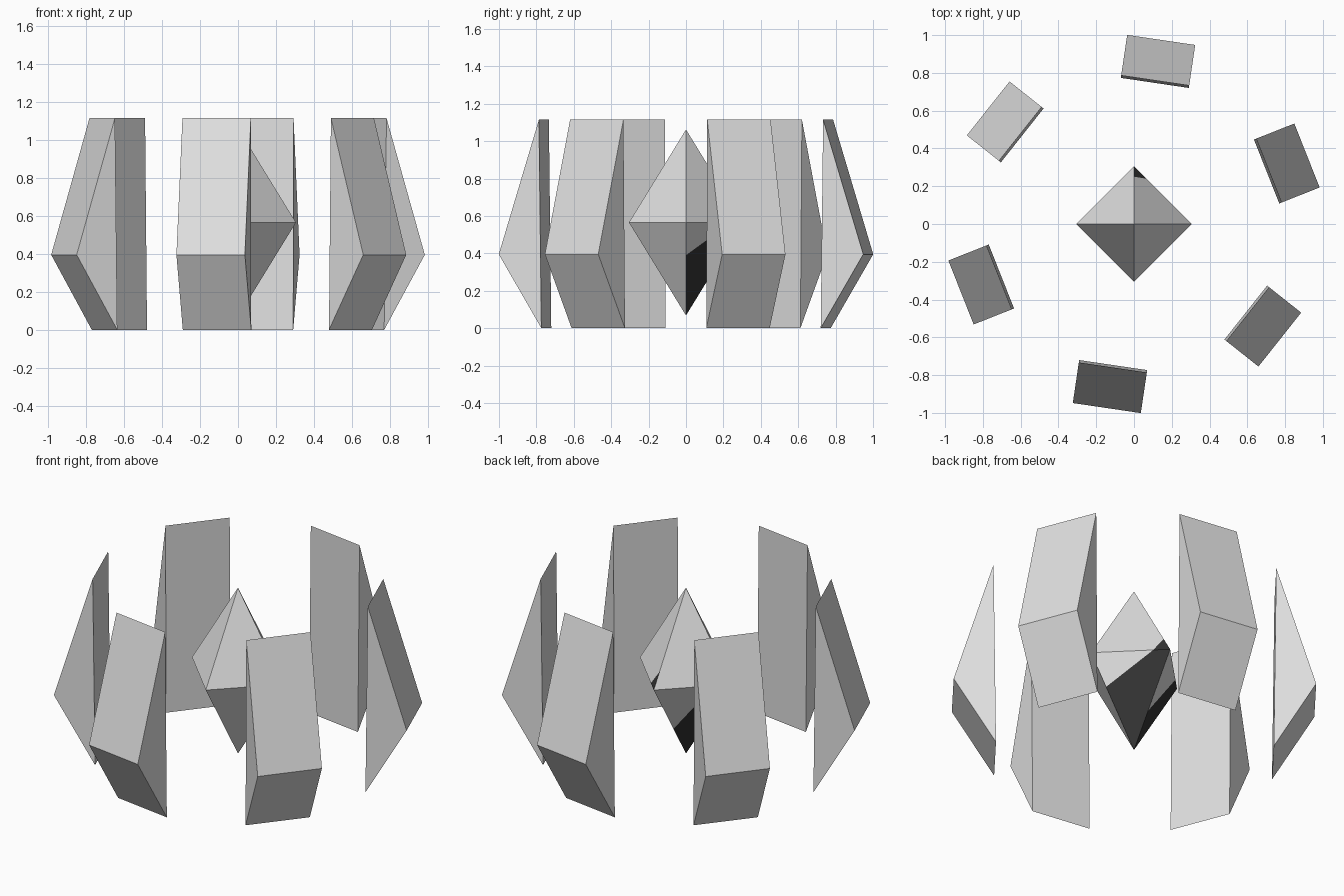
import bpy, bmesh, math
from mathutils import Vector, Matrix

if "Cube" in bpy.data.objects:
    bpy.data.objects.remove(bpy.data.objects["Cube"])


def material(name, v):
    m = bpy.data.materials.new(name)
    m.diffuse_color = (v, v, v, 1)
    m.use_nodes = True
    m.node_tree.nodes["Principled BSDF"].inputs["Base Color"].default_value = m.diffuse_color
    return m


grey = material("light_grey", 0.74)
black = material("black", 0.035)


def finish(bm, name, mats):
    bmesh.ops.recalc_face_normals(bm, faces=bm.faces)
    me = bpy.data.meshes.new(name)
    bm.to_mesh(me)
    bm.free()
    for m in mats:
        me.materials.append(m)
    ob = bpy.data.objects.new(name, me)
    bpy.context.collection.objects.link(ob)
    return ob


# Ring of six triangular-prism shards: profile in (radius, z), extruded sideways
PROFILE = [(0.755, 0), (0.985, 0.395), (0.768, 1.115)]
HALF_WIDTH = 0.182
for i in range(6):
    bm = bmesh.new()
    a, b = [[bm.verts.new((r, s * HALF_WIDTH, z)) for r, z in PROFILE] for s in (-1, 1)]
    bm.faces.new(a)
    bm.faces.new(b[::-1])
    for k in range(3):
        n = (k + 1) % 3
        bm.faces.new((a[k], a[n], b[n], b[k]))
    bm.transform(Matrix.Rotation(math.radians(21.6 + 60 * i), 4, 'Z'))
    finish(bm, f"outer_shard_{i + 1}", [grey])

# Central floating octahedron
R, H, MID = 0.305, 0.497, 0.565
centre = Vector((0, 0, MID))
bm = bmesh.new()
ring = [bm.verts.new((R * math.cos(k * math.pi / 2), R * math.sin(k * math.pi / 2), MID))
        for k in range(4)]
for dz in (H, -H):
    tip = bm.verts.new((0, 0, MID + dz))
    for k in range(4):
        bm.faces.new((ring[k], ring[(k + 1) % 4], tip))


# Dark patches: cut chosen faces by a plane, colour the side holding a given point
def patch(chosen, p, q, r, dark_point):
    p, q, r = Vector(p), Vector(q), Vector(r)
    n = (q - p).cross(r - p).normalized()
    if (Vector(dark_point) - p).dot(n) < 0:
        n = -n
    faces = [f for f in bm.faces if chosen(f.calc_center_median())]
    edges = {e for f in faces for e in f.edges}
    verts = {v for f in faces for v in f.verts}
    bmesh.ops.bisect_plane(bm, geom=faces + list(edges) + list(verts),
                           plane_co=p, plane_no=n, dist=1e-5)
    for f in bm.faces:
        c = f.calc_center_median()
        if chosen(c) and (c - p).dot(n) > 0:
            f.material_index = 1


patch(lambda c: c.x > 0.001 and c.y > 0.001,
      (0.198, 0, 0.39), (0.065, 0.24, 0.565), (0, 0.25, 0.654), (0, R, MID))
patch(lambda c: c.x < -0.001 and c.y > 0.001 and c.z < MID,
      centre, (0, 0.119, 0.26), (-0.235, 0.07, MID), (0, 0, MID - H))
finish(bm, "centre_crystal", [grey, black])
